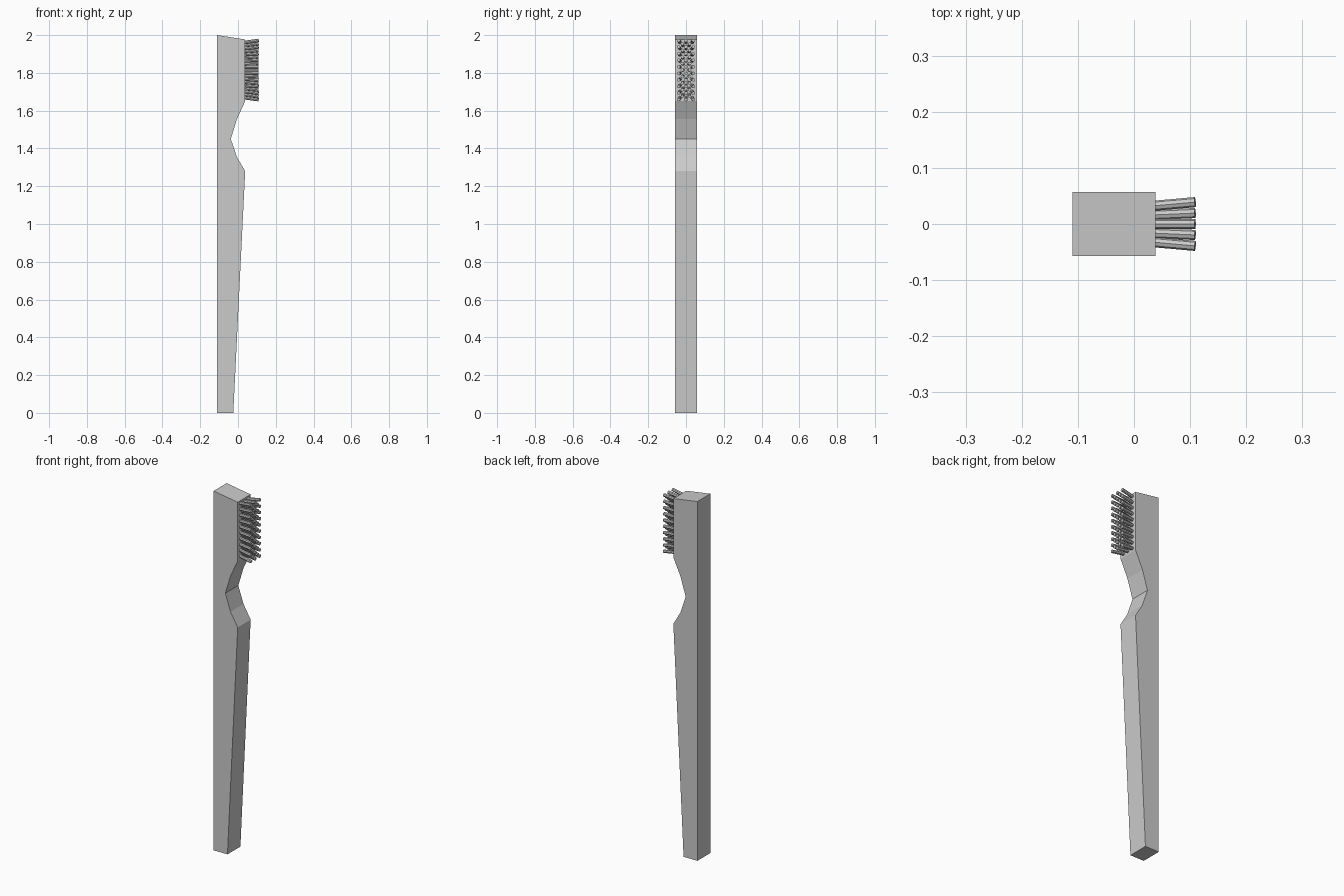
import bpy, bmesh
from mathutils import Vector

if "Cube" in bpy.data.objects:
    bpy.data.objects.remove(bpy.data.objects["Cube"])


def make_object(name, bm):
    bmesh.ops.recalc_face_normals(bm, faces=bm.faces[:])
    mesh = bpy.data.meshes.new(name)
    bm.to_mesh(mesh)
    bm.free()
    obj = bpy.data.objects.new(name, mesh)
    bpy.context.collection.objects.link(obj)
    return obj


# Handle: side profile (x, z) extruded along y
profile = [(-0.11, 0), (-0.025, 0), (0.038, 1.28), (-0.006, 1.355), (-0.038, 1.45),
           (-0.006, 1.555), (0.038, 1.65), (0.038, 1.977), (-0.11, 2.0)]
bm = bmesh.new()
face = bm.faces.new([bm.verts.new((x, -0.057, z)) for x, z in profile])
side = bmesh.ops.extrude_face_region(bm, geom=[face])
bmesh.ops.translate(bm, vec=(0, 0.114, 0),
                    verts=[v for v in side["geom"] if isinstance(v, bmesh.types.BMVert)])
make_object("handle", bm)


def add_bristle(bm, start, end, radius=0.009):
    axis = end - start
    geom = bmesh.ops.create_cone(bm, cap_ends=True, segments=8, radius1=radius,
                                 radius2=radius, depth=axis.length)
    rot = axis.to_track_quat('Z', 'Y').to_matrix()
    bmesh.ops.rotate(bm, verts=geom["verts"], cent=(0, 0, 0), matrix=rot)
    bmesh.ops.translate(bm, verts=geom["verts"], vec=(start + end) / 2)


# Bristles: staggered rows of three and two, fanning outward
bm = bmesh.new()
rows, mid = 19, 1.815
for i in range(rows):
    t = 2 * i / (rows - 1) - 1
    for c in ((-2, 0, 2) if i % 2 == 0 else (-1, 1)):
        add_bristle(bm, Vector((0.03, c * 0.016, mid + t * 0.146)),
                    Vector((0.109, c * 0.0195, mid + t * 0.157)))
bristles = make_object("bristles", bm)
